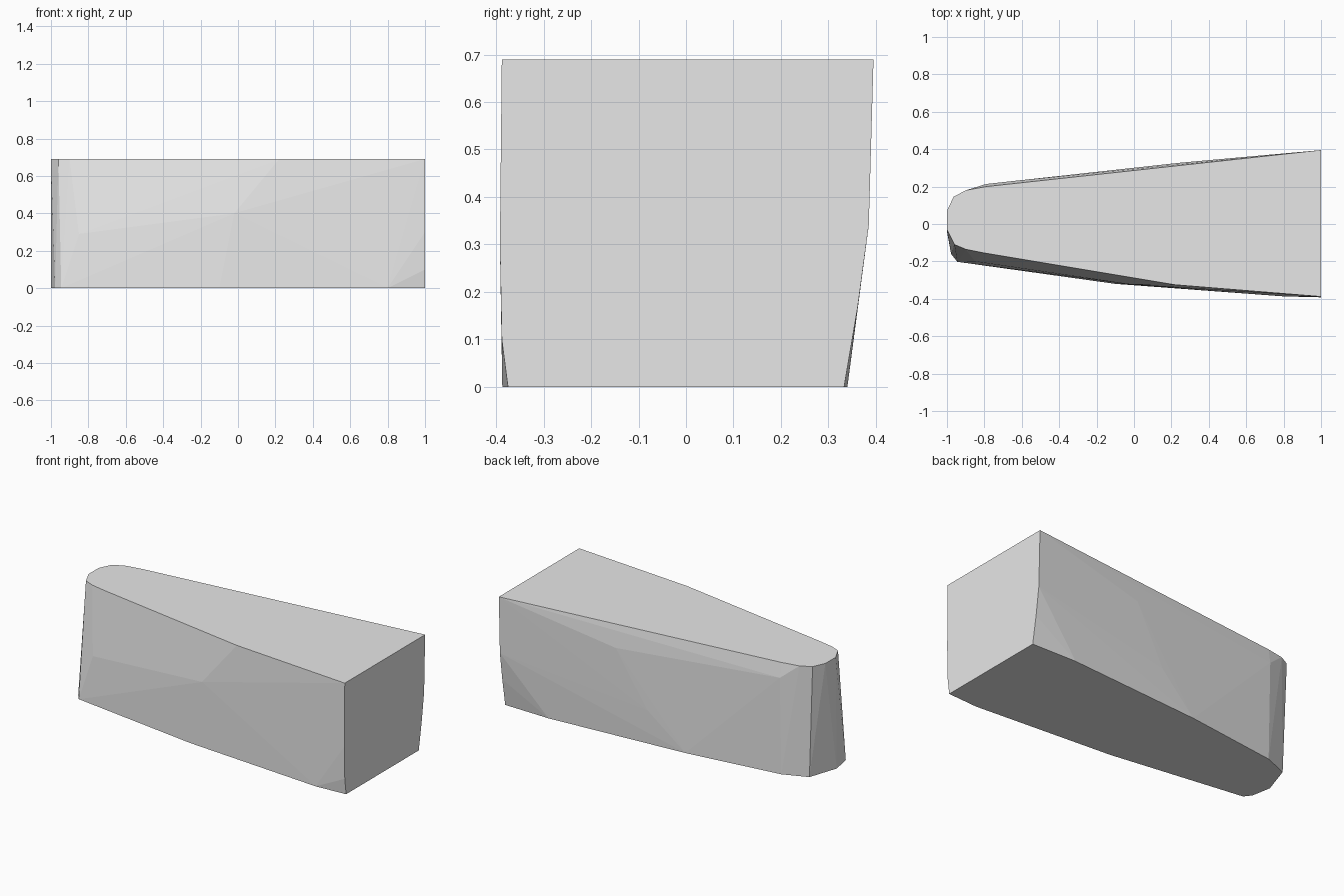
import bpy
import bmesh

cube = bpy.data.objects.get("Cube")
if cube:
    bpy.data.objects.remove(cube, do_unlink=True)

HEIGHT = 0.69

# Outline of the top face
top = [(-1, -0.03), (-1, 0.07), (-0.965, 0.145), (-0.9, 0.18), (-0.79, 0.2),
       (1, 0.395), (1, -0.388), (0.22, -0.325), (-0.8, -0.155),
       (-0.9, -0.135), (-0.96, -0.11)]

# Outline of the bottom face
bottom = [(-1, -0.04), (-0.94, 0.14), (-0.79, 0.2), (-0.19, 0.277),
          (0.7, 0.34), (1, 0.333), (1, -0.375), (0.8, -0.387),
          (-0.1, -0.32), (-0.945, -0.202), (-0.978, -0.16)]

# Bulge points on the curved sides
bulge = [(1, 0.385, 0.34), (1, 0.362, 0.17), (1, -0.392, 0.3), (1, -0.388, 0.1),
         (0.25, 0.328, 0.55), (0.05, 0.304, 0.21), (-0.79, 0.214, 0.6),
         (-0.85, -0.2, 0.29), (-0.02, -0.323, 0.4)]

points = [(x, y, HEIGHT) for x, y in top]
points += [(x, y, 0) for x, y in bottom]
points += bulge

# Wrap the outlines into one faceted solid
bm = bmesh.new()
for p in points:
    bm.verts.new(p)
hull = bmesh.ops.convex_hull(bm, input=bm.verts[:])
loose = [v for v in bm.verts if not v.link_faces]
bmesh.ops.delete(bm, geom=loose, context="VERTS")
bmesh.ops.dissolve_limit(bm, angle_limit=0.002, verts=bm.verts[:], edges=bm.edges[:])
bmesh.ops.recalc_face_normals(bm, faces=bm.faces[:])

mesh = bpy.data.meshes.new("tapered_block")
bm.to_mesh(mesh)
bm.free()
block = bpy.data.objects.new("tapered_block", mesh)
bpy.context.collection.objects.link(block)

# Plain grey material
grey = bpy.data.materials.new("light_grey")
grey.use_nodes = True
color = (0.8, 0.8, 0.8, 1)
grey.diffuse_color = color
for node in grey.node_tree.nodes:
    if node.type == "BSDF_PRINCIPLED":
        node.inputs["Base Color"].default_value = color
mesh.materials.append(grey)
